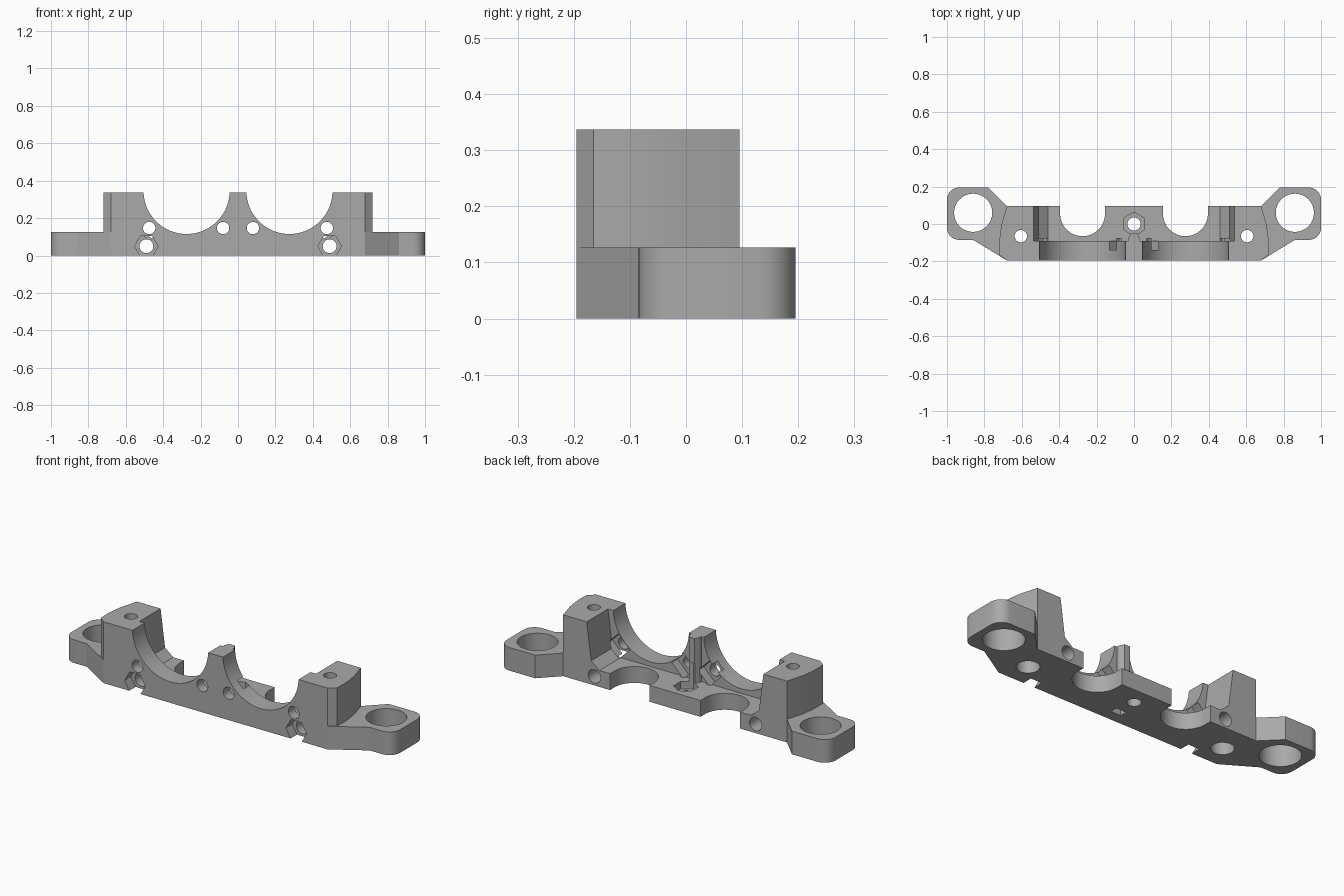
import bpy, bmesh
from math import sin, cos, radians

if "Cube" in bpy.data.objects:
    bpy.data.objects.remove(bpy.data.objects["Cube"])

grey = bpy.data.materials.new("mid grey plastic")
grey.use_nodes = True
colour = (0.4, 0.4, 0.4, 1)
grey.diffuse_color = colour
grey.node_tree.nodes["Principled BSDF"].inputs["Base Color"].default_value = colour

FRONT, WALL, BACK = -0.195, -0.09, 0.095
TOP, EAR, FLOOR = 0.337, 0.127, 0.09
SIDES = (-1, 1)


def prism(name, pts, axis, lo, hi):
    """Extrude a closed outline along z (x, y points) or along y (x, z points)."""
    bm = bmesh.new()
    place = (lambda a, b, h: (a, b, h)) if axis == "z" else (lambda a, b, h: (a, h, b))
    low = [bm.verts.new(place(a, b, lo)) for a, b in pts]
    high = [bm.verts.new(place(a, b, hi)) for a, b in pts]
    bm.faces.new(low)
    bm.faces.new(high)
    for i in range(len(pts)):
        j = (i + 1) % len(pts)
        bm.faces.new((low[i], low[j], high[j], high[i]))
    bmesh.ops.recalc_face_normals(bm, faces=bm.faces)
    mesh = bpy.data.meshes.new(name)
    bm.to_mesh(mesh)
    bm.free()
    ob = bpy.data.objects.new(name, mesh)
    bpy.context.collection.objects.link(ob)
    mesh.materials.append(grey)
    return ob


def arc(cx, cy, r, start=0, end=360, n=48):
    full = end - start == 360
    steps = n if full else n + 1
    return [(cx + r * cos(radians(start + (end - start) * i / n)),
             cy + r * sin(radians(start + (end - start) * i / n))) for i in range(steps)]


def rect(x0, x1, y0, y1):
    return [(x0, y0), (x1, y0), (x1, y1), (x0, y1)]


def mirrored(pts):
    return pts + [(-x, y) for x, y in reversed(pts)]


def combine(body, tool, operation):
    mod = body.modifiers.new("cut", "BOOLEAN")
    mod.operation, mod.solver, mod.object = operation, "EXACT", tool
    bpy.context.view_layer.objects.active = body
    bpy.ops.object.modifier_apply(modifier=mod.name)
    bpy.data.objects.remove(tool)


def cut(pts, axis, lo, hi):
    combine(body, prism("cutter", pts, axis, lo, hi), "DIFFERENCE")


# Base plate with a rounded mounting ear at each end
base = [(0.68, FRONT), (0.86, -0.085)]
base += arc(0.935, -0.02, 0.065, -90, 0, 8) + arc(0.935, 0.13, 0.065, 0, 90, 8)
base += [(0.78, 0.195), (0.68, BACK)]
body = prism("bearing_bracket", mirrored(base), "z", 0, EAR)

# Upper block that becomes the two towers and the centre post
block = [(0.68, FRONT), (0.718, -0.165), (0.72, -0.11), (0.717, -0.06),
         (0.708, 0), (0.68, BACK)]
combine(body, prism("upper_block", mirrored(block), "z", 0.05, TOP), "UNION")

# Rear recess with sloping ends, leaving the thin front wall
recess = [(0.46, FLOOR), (0.51, 0.13), (0.537, TOP), (0.537, 0.5)]
cut(mirrored(recess), "y", WALL, 0.3)

# Vertical rib behind the centre post
rib = [(0.03, WALL - 0.02), (0.03, -0.075), (0.016, -0.05)]
combine(body, prism("rib", mirrored(rib), "z", 0.04, TOP), "UNION")

for s in SIDES:
    # Bearing saddle in the front wall
    cut(arc(s * 0.275, 0.345, 0.23, n=96), "y", -0.3, WALL + 0.045)
    # Scallop in the rear edge of the floor
    scallop = arc(s * 0.275, 0.055, 0.12, 180, 360, 32)
    cut(scallop + [(s * 0.275 + 0.12, 0.2), (s * 0.275 - 0.12, 0.2)], "z", -0.1, 0.12)
    # Ear hole, tower hole and its counterbore
    cut(arc(s * 0.86, 0.06, 0.102, n=64), "z", -0.1, 0.3)
    cut(arc(s * 0.605, -0.065, 0.033), "z", -0.1, 0.5)
    cut(arc(s * 0.605, -0.065, 0.057), "z", -0.1, 0.1)
    # Long cross screw hole with a hexagonal pocket at the front
    cut(arc(s * 0.49, 0.05, 0.037), "y", -0.3, 0.3)
    cut(arc(s * 0.49, 0.05, 0.063, n=6), "y", -0.3, FRONT + 0.055)
    # Small bearing screw holes with square nut pockets behind
    for x in (0.08, 0.475):
        cut(arc(s * x, 0.147, 0.033), "y", -0.3, WALL + 0.01)
        cut(arc(s * x, 0.147, 0.07, n=4), "y", -0.14, WALL + 0.012)

# Centre screw hole, its hexagonal nut recess and the slot underneath
cut(arc(0, 0, 0.035), "z", -0.1, 0.2)
cut(arc(0, 0, 0.063, 30, 390, 6), "z", 0.05, 0.2)
cut(rect(-0.03, 0.03, -0.135, -0.095), "z", -0.1, 0.05)

bpy.ops.object.select_all(action="DESELECT")
body.select_set(True)
bpy.context.view_layer.objects.active = body
bpy.ops.object.shade_smooth_by_angle(angle=radians(25))
